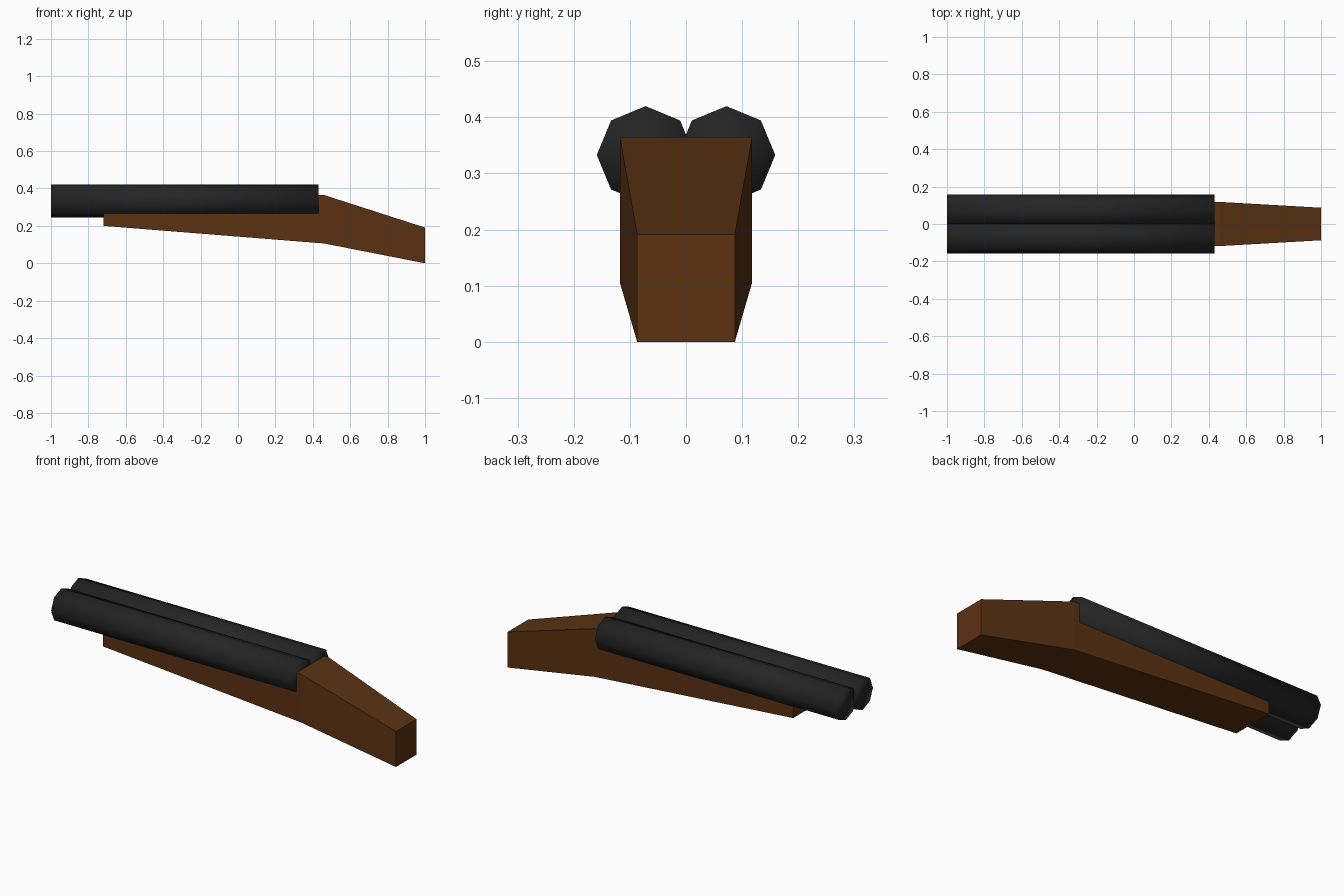
import bpy, bmesh, math

if "Cube" in bpy.data.objects:
    bpy.data.objects.remove(bpy.data.objects["Cube"])


def material(name, color):
    m = bpy.data.materials.new(name)
    m.diffuse_color = (*color, 1)
    m.use_nodes = True
    m.node_tree.nodes["Principled BSDF"].inputs["Base Color"].default_value = m.diffuse_color
    return m


wood = material("wood", (0.105, 0.032, 0.006))
metal = material("dark_metal", (0.018, 0.018, 0.018))

# Stock: rectangular sections lofted along x (x, half width, bottom, top)
sections = [(-0.72, 0.118, 0.2, 0.364),
            (0.46, 0.118, 0.106, 0.365),
            (1.0, 0.087, 0.0, 0.191)]
bm = bmesh.new()
rings = [[bm.verts.new((x, y, z)) for y, z in ((-w, lo), (w, lo), (w, hi), (-w, hi))]
         for x, w, lo, hi in sections]
for a, b in zip(rings, rings[1:]):
    for i in range(4):
        j = (i + 1) % 4
        bm.faces.new((a[i], a[j], b[j], b[i]))
bm.faces.new(rings[0])
bm.faces.new(rings[-1])
bmesh.ops.recalc_face_normals(bm, faces=bm.faces)
mesh = bpy.data.meshes.new("stock")
bm.to_mesh(mesh)
bm.free()
mesh.materials.append(wood)
bpy.context.collection.objects.link(bpy.data.objects.new("stock", mesh))

# Twin eight-sided barrels, side by side and slightly overlapping
for side, name in ((-1, "barrel_front"), (1, "barrel_back")):
    bpy.ops.mesh.primitive_cylinder_add(
        vertices=8, radius=0.087, depth=1.43,
        location=(-0.285, side * 0.072, 0.333), rotation=(0, math.pi / 2, 0))
    barrel = bpy.context.object
    barrel.name = name
    barrel.data.materials.append(metal)
    bpy.ops.object.shade_smooth()
